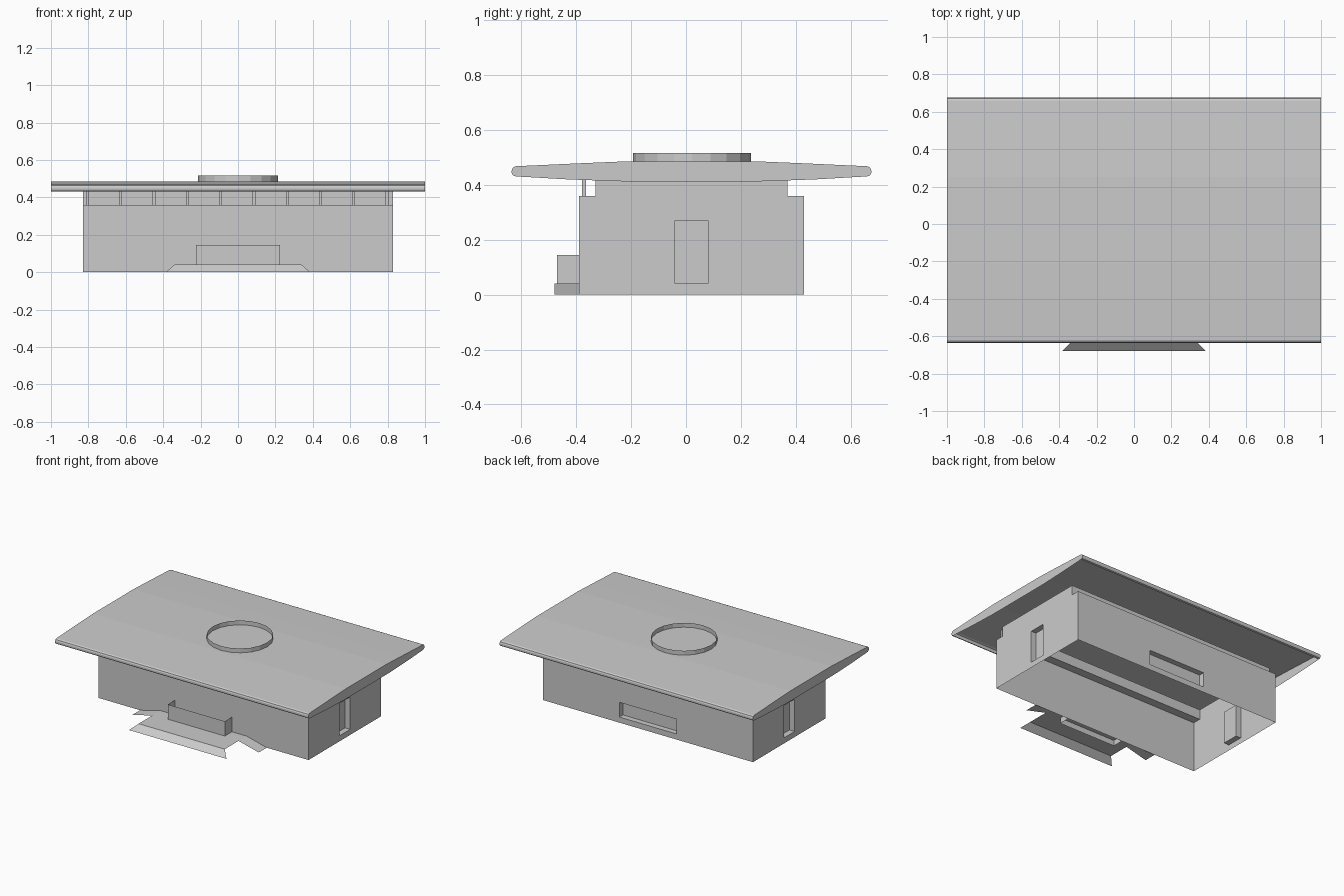
import bpy, bmesh
from mathutils import Matrix

if "Cube" in bpy.data.objects:
    bpy.data.objects.remove(bpy.data.objects["Cube"])


def finish(name, bm):
    """Merge shared points, fix normals and link a mesh object."""
    bmesh.ops.remove_doubles(bm, verts=bm.verts, dist=1e-4)
    bmesh.ops.recalc_face_normals(bm, faces=bm.faces)
    mesh = bpy.data.meshes.new(name)
    bm.to_mesh(mesh)
    bm.free()
    obj = bpy.data.objects.new(name, mesh)
    bpy.context.collection.objects.link(obj)
    return obj


def face(bm, pts):
    bm.faces.new([bm.verts.new(p) for p in pts])


def rect(bm, place, u0, u1, v0, v1, d=0):
    face(bm, [place(u, v, d) for u, v in ((u0, v0), (u1, v0), (u1, v1), (u0, v1))])


def recessed_panel(bm, place, outer, hole, depth):
    """Rectangular wall with a closed rectangular recess; place maps (u, v, inward)."""
    ring = lambda r: [(r[0], r[2]), (r[1], r[2]), (r[1], r[3]), (r[0], r[3])]
    o, h = ring(outer), ring(hole)
    for i in range(4):
        j = (i + 1) % 4
        face(bm, [place(*o[i], 0), place(*o[j], 0), place(*h[j], 0), place(*h[i], 0)])
        face(bm, [place(*h[i], 0), place(*h[j], 0), place(*h[j], depth), place(*h[i], depth)])
    rect(bm, place, *hole, depth)


W, CY, EAVE, TOP = 0.83, 0.02, 0.36, 0.43

# Walls: open below, stepped in at the top, with side windows and a back slot
bm = bmesh.new()
for s in (-1, 1):
    side = lambda u, v, d: (s * (W - d), u, v)
    recessed_panel(bm, side, (-0.39, 0.43, 0, EAVE), (-0.04, 0.08, 0.04, 0.27), 0.04)
    rect(bm, side, -0.33, 0.37, EAVE, TOP)
    upper = lambda u, v, d: (u, CY + s * 0.35, v)
    rect(bm, upper, -W, W, EAVE, TOP)
    ledge = lambda u, v, d: (u, CY + s * v, EAVE)
    rect(bm, ledge, -W, W, 0.35, 0.41)
rect(bm, lambda u, v, d: (u, -0.39, v), -W, W, 0, EAVE)
recessed_panel(bm, lambda u, v, d: (u, 0.43 - d, v), (-W, W, 0, EAVE),
               (-0.225, 0.225, 0.04, 0.145), 0.04)
finish("walls", bm)

# Row of small posts along the front ledge
bm = bmesh.new()
for i in range(10):
    x = -0.805 + i * 0.178
    m = Matrix.Translation((x, -0.372, 0.398)) @ Matrix.Diagonal((0.015, 0.015, 0.076, 1))
    bmesh.ops.create_cube(bm, size=1, matrix=m)
finish("ledge_posts", bm)

# Roof: curved top sheet with rounded lips, open below, lens-shaped end caps
half = [(0.23, 0.486), (0.40, 0.479), (0.53, 0.473), (0.64, 0.468), (0.651, 0.463),
        (0.655, 0.453), (0.655, 0.443), (0.651, 0.435), (0.64, 0.431)]
top = [(CY - y, z) for y, z in reversed(half)] + [(CY + y, z) for y, z in half]
under = [(CY + y, z) for y, z in ((0.45, 0.42), (0.25, 0.413), (-0.25, 0.413), (-0.45, 0.42))]
bm = bmesh.new()
for (y0, z0), (y1, z1) in zip(top, top[1:]):
    face(bm, [(-1, y0, z0), (1, y0, z0), (1, y1, z1), (-1, y1, z1)])
for x in (-1, 1):
    face(bm, [(x, y, z) for y, z in top + under])
finish("roof", bm)

# Open ring on the roof
bm = bmesh.new()
bmesh.ops.create_cone(bm, cap_ends=False, segments=20, radius1=0.215, radius2=0.215,
                      depth=0.034, matrix=Matrix.Translation((0, 0.022, 0.5)))
finish("roof_ring", bm)

# Front planter box, open above and below
bm = bmesh.new()
rect(bm, lambda u, v, d: (u, -0.47, v), -0.225, 0.225, 0, 0.145)
for x in (-0.225, 0.225):
    rect(bm, lambda u, v, d: (x, u, v), -0.47, -0.39, 0, 0.145)
finish("front_box", bm)

# Entrance platform with a front ramp and two side ramps
bm = bmesh.new()
P, H = 0.34, 0.04
face(bm, [(-P, -0.39, H), (-P, -0.48, H), (-P, -0.635, H),
          (P, -0.635, H), (P, -0.48, H), (P, -0.39, H)])
face(bm, [(-P, -0.635, H), (-0.385, -0.68, 0), (0.385, -0.68, 0), (P, -0.635, H)])
for s in (-1, 1):
    face(bm, [(s * P, -0.48, H), (s * 0.5, -0.48, 0), (s * 0.5, -0.39, 0), (s * P, -0.39, H)])
finish("entrance_platform", bm)
